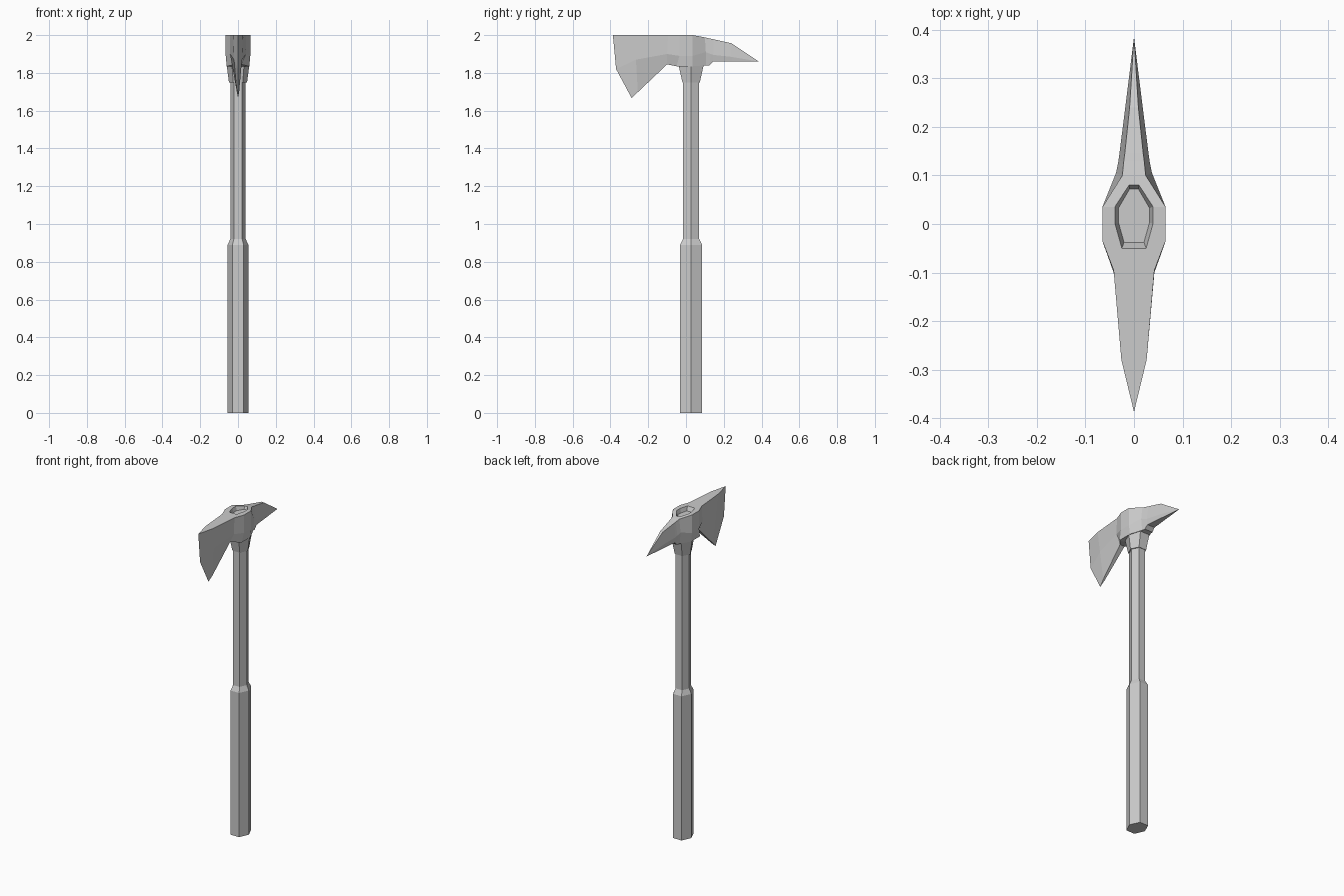
import bpy, bmesh

if "Cube" in bpy.data.objects:
    bpy.data.objects.remove(bpy.data.objects["Cube"])


def make_object(name, bm):
    bmesh.ops.recalc_face_normals(bm, faces=bm.faces)
    me = bpy.data.meshes.new(name)
    bm.to_mesh(me)
    bm.free()
    ob = bpy.data.objects.new(name, me)
    bpy.context.collection.objects.link(ob)
    return ob


def loft(name, rings):
    """Bridge equal-length rings and cap both ends."""
    bm = bmesh.new()
    loops = [[bm.verts.new(p) for p in r] for r in rings]
    n = len(loops[0])
    for a, b in zip(loops, loops[1:]):
        for i in range(n):
            j = (i + 1) % n
            bm.faces.new((a[i], a[j], b[j], b[i]))
    bm.faces.new(loops[0])
    bm.faces.new(loops[-1])
    bmesh.ops.remove_doubles(bm, verts=bm.verts, dist=1e-5)
    return make_object(name, bm)


def hexagon(z, rx, ry, cy=0.027):
    return [(x * rx, cy + y * ry, z) for x, y in
            ((-.53, -1), (.53, -1), (1, 0), (.53, 1), (-.53, 1), (-1, 0))]


# Handle: thick grip below, thinner shaft running up into the head
loft("grip", [hexagon(0, .055, .058), hexagon(.89, .055, .058),
              hexagon(.92, .041, .043)])
loft("shaft", [hexagon(.90, .041, .043), hexagon(1.85, .041, .043)])
loft("collar", [hexagon(1.75, .048, .046), hexagon(1.84, .060, .066)])

# Head: stations from cutting edge to spike; each has top, cheek and
# bottom points as (half width, y, z)
stations = [
    ((0, -.387, 2), (0, -.37, 1.82), (0, -.288, 1.667)),
    ((.026, -.28, 2), (.021, -.265, 1.87), (.006, -.255, 1.698)),
    ((.042, -.095, 2), (.042, -.10, 1.90), (.016, -.10, 1.845)),
    ((.065, -.035, 2), (.065, -.035, 1.89), (.06, -.05, 1.835)),
    ((.065, .035, 2), (.065, .035, 1.89), (.06, .035, 1.835)),
    ((.024, .10, 1.988), (.037, .105, 1.91), (.030, .105, 1.84)),
    ((.021, .13, 1.981), (.032, .13, 1.90), (.027, .125, 1.84)),
    ((.019, .145, 1.978), (.030, .145, 1.895), (.025, .145, 1.86)),
    ((.009, .24, 1.957), (.018, .24, 1.885), (.015, .24, 1.86)),
]
bm = bmesh.new()
rows = []
for s in stations:
    right = [bm.verts.new(p) for p in s]
    left = right if s[0][0] == 0 else [bm.verts.new((-x, y, z)) for x, y, z in s]
    rows.append((right, left))
for (r0, l0), (r1, l1) in zip(rows, rows[1:]):
    ring0, ring1 = r0 + l0[::-1], r1 + l1[::-1]
    for i in range(6):
        j = (i + 1) % 6
        vs = list(dict.fromkeys((ring0[i], ring0[j], ring1[j], ring1[i])))
        bm.faces.new(vs)
tip = bm.verts.new((0, .385, 1.86))
last = rows[-1][0] + rows[-1][1][::-1]
for i in range(6):
    bm.faces.new((last[i], last[(i + 1) % 6], tip))
head = make_object("axe_head", bm)


# Sunken eye in the top of the head
def eye(z, s):
    half = ((.025, -.05), (.039, .0), (.039, .036), (.011, .084))
    pts = list(half) + [(-x, y) for x, y in half[::-1]]
    return [(x * s, .018 + (y - .018) * s, z) for x, y in pts]


cutter = loft("eye_cutter", [eye(1.975, .82), eye(2.0, 1), eye(2.05, 1)])
cutter.hide_render = True
cut = head.modifiers.new("eye", 'BOOLEAN')
cut.operation = 'DIFFERENCE'
cut.solver = 'EXACT'
cut.object = cutter
bpy.context.view_layer.objects.active = head
head.select_set(True)
bpy.ops.object.modifier_apply(modifier=cut.name)
bpy.data.objects.remove(cutter)
